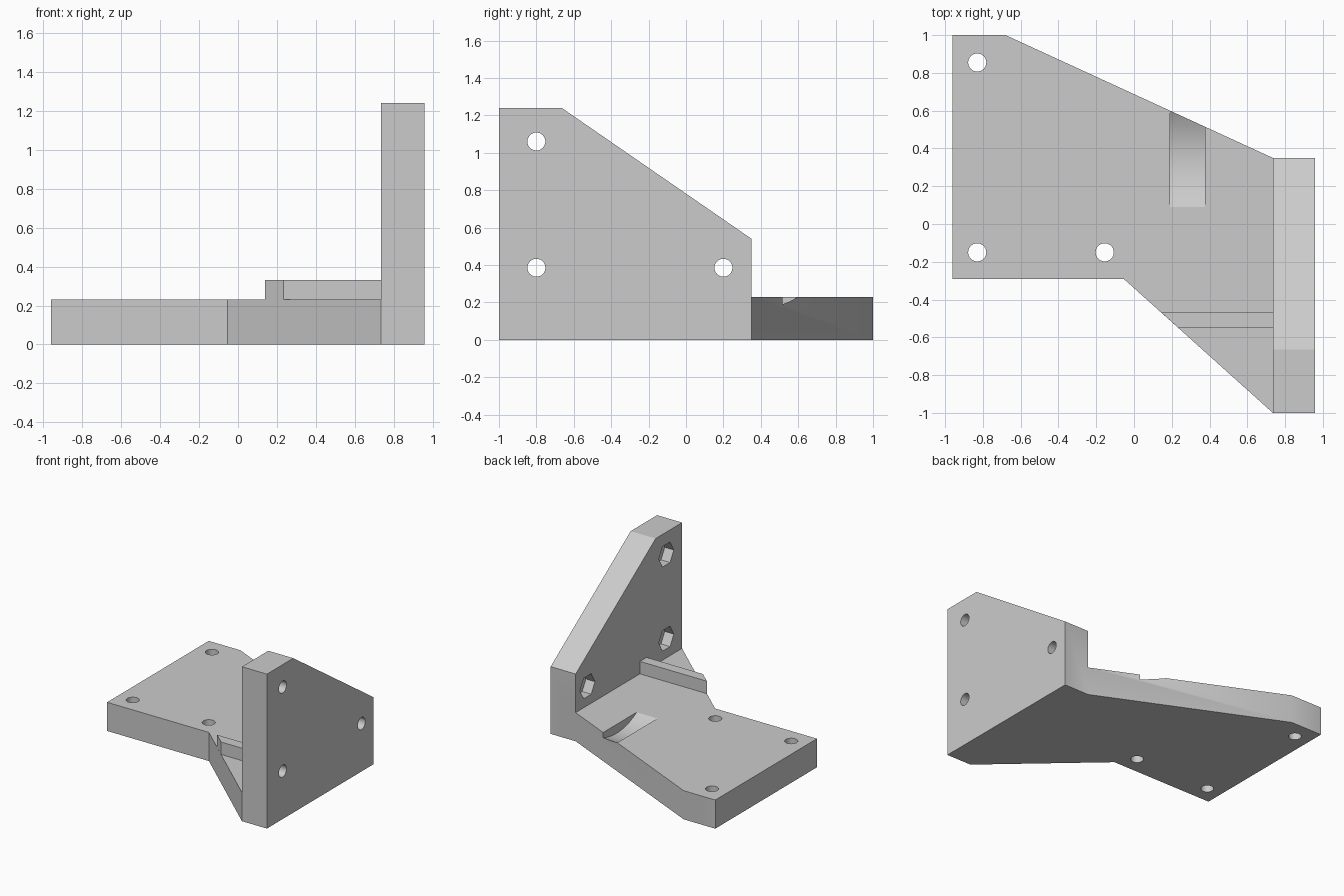
import bpy, bmesh, math
from mathutils import Matrix, Vector

default = bpy.data.objects.get("Cube")
if default:
    bpy.data.objects.remove(default, do_unlink=True)

grey = bpy.data.materials.new("neutral grey")
grey.use_nodes = True
colour = (0.6, 0.6, 0.6, 1)
grey.diffuse_color = colour
grey.node_tree.nodes["Principled BSDF"].inputs["Base Color"].default_value = colour


def to_object(bm, name):
    bmesh.ops.recalc_face_normals(bm, faces=bm.faces)
    mesh = bpy.data.meshes.new(name)
    bm.to_mesh(mesh)
    bm.free()
    mesh.materials.append(grey)
    obj = bpy.data.objects.new(name, mesh)
    bpy.context.collection.objects.link(obj)
    return obj


def plate(name, outline, offset):
    """Extrude a closed outline of 3D points by an offset."""
    bm = bmesh.new()
    face = bm.faces.new([bm.verts.new(p) for p in outline])
    top = bmesh.ops.extrude_face_region(bm, geom=[face])["geom"]
    bmesh.ops.translate(bm, vec=Vector(offset),
                        verts=[v for v in top if isinstance(v, bmesh.types.BMVert)])
    return to_object(bm, name)


def prism(name, centre, radius, depth, sides, axis="Z"):
    """Cylinder or prism along Z or X."""
    bm = bmesh.new()
    turn = Matrix.Rotation(math.pi / 2, 4, "Y") if axis == "X" else Matrix()
    bmesh.ops.create_cone(bm, cap_ends=True, segments=sides, radius1=radius,
                          radius2=radius, depth=depth,
                          matrix=Matrix.Translation(centre) @ turn)
    return to_object(bm, name)


def combine(target, tool, operation):
    mod = target.modifiers.new(operation.lower(), "BOOLEAN")
    mod.operation, mod.solver, mod.object = operation, "EXACT", tool
    bpy.context.view_layer.objects.active = target
    bpy.ops.object.modifier_apply(modifier=mod.name)
    bpy.data.objects.remove(tool, do_unlink=True)


BASE_TOP, WALL_IN, WALL_OUT, HOLE = 0.23, 0.735, 0.957, 0.048

# Flat base, upright wall and the small ridge between them
base = [(-0.96, 1), (-0.68, 1), (WALL_IN, 0.35), (WALL_IN, -1), (-0.055, -0.29), (-0.96, -0.29)]
bracket = plate("angle_bracket", [(x, y, 0) for x, y in base], (0, 0, BASE_TOP))
wall = [(-1, 0), (-1, 1.24), (-0.665, 1.24), (0.35, 0.54), (0.35, 0)]
combine(bracket, plate("wall", [(WALL_IN, y, z) for y, z in wall],
                       (WALL_OUT - WALL_IN, 0, 0)), "UNION")
ridge = [(0.14, -0.465), (WALL_IN, -0.465), (WALL_IN, -0.55), (0.235, -0.55)]
combine(bracket, plate("ridge", [(x, y, BASE_TOP) for x, y in ridge], (0, 0, 0.1)), "UNION")

# Round holes through the base
for x, y in [(-0.83, 0.855), (-0.83, -0.15), (-0.155, -0.15)]:
    combine(bracket, prism("hole", (x, y, 0.1), HOLE, 1, 32), "DIFFERENCE")

# Round holes through the wall, with hexagonal nut pockets inside
for y, z in [(-0.8, 1.06), (-0.8, 0.385), (0.2, 0.385)]:
    combine(bracket, prism("hole", (0.85, y, z), HOLE, 0.6, 32, "X"), "DIFFERENCE")
    combine(bracket, prism("nut_pocket", (WALL_IN, y, z), 0.095, 0.16, 6, "X"), "DIFFERENCE")

# Shallow curved scoop in the base
sag, half = 0.072, 0.255
radius = (half ** 2 + sag ** 2) / (2 * sag)
combine(bracket, prism("scoop", (0.2825, 0.345, BASE_TOP - sag + radius),
                       radius, 0.185, 96, "X"), "DIFFERENCE")

# Merge coplanar faces and shade
bm = bmesh.new()
bm.from_mesh(bracket.data)
bmesh.ops.remove_doubles(bm, verts=bm.verts, dist=0.0002)
bmesh.ops.dissolve_limit(bm, angle_limit=math.radians(0.5), verts=bm.verts, edges=bm.edges)
bm.to_mesh(bracket.data)
bm.free()
bpy.ops.object.select_all(action="DESELECT")
bracket.select_set(True)
bpy.context.view_layer.objects.active = bracket
bpy.ops.object.shade_smooth_by_angle(angle=math.radians(25))
